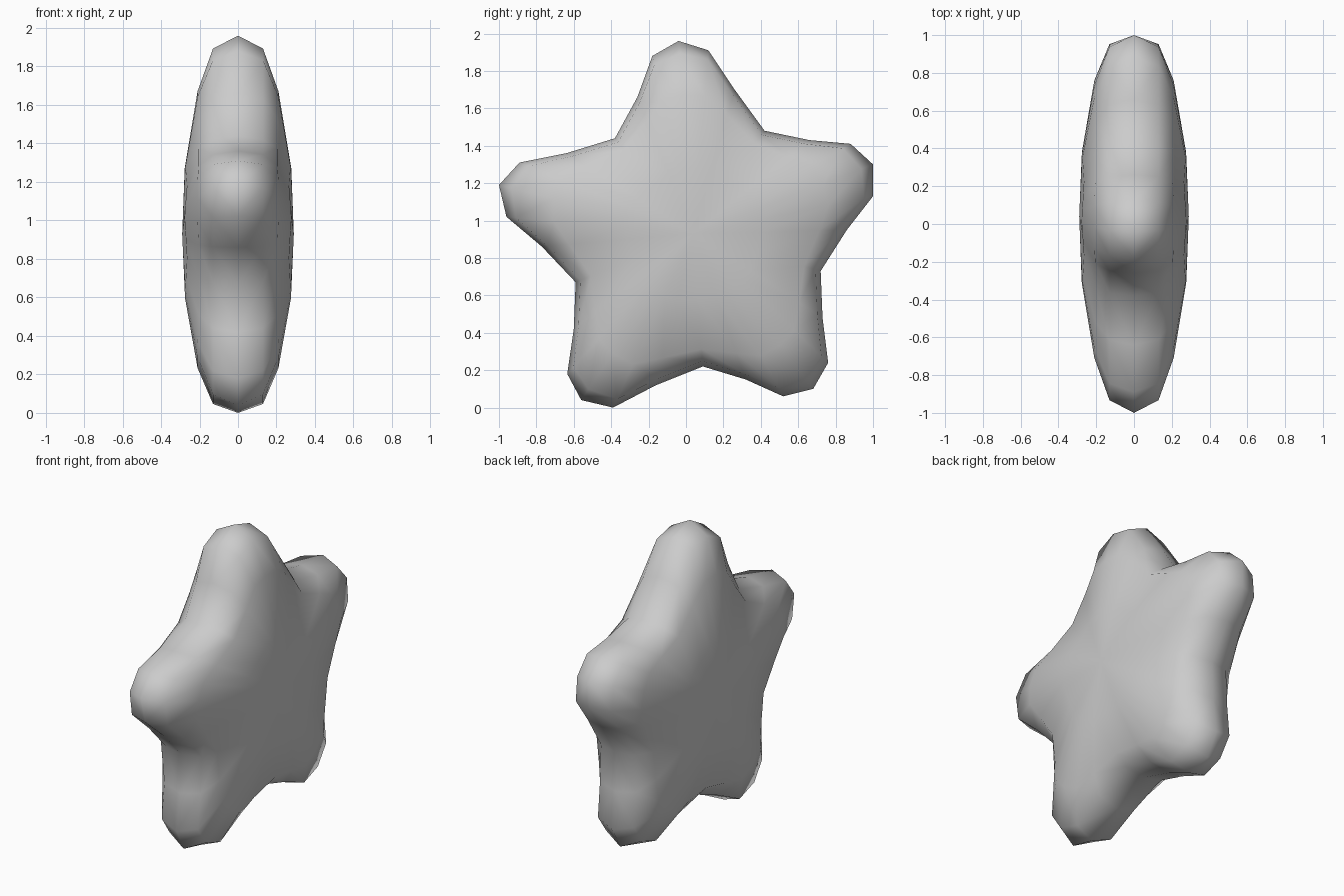
import bpy, bmesh

# Star outline in (y, z): per arm notch, flank, shoulder, tip, shoulder, flank
OUTLINE = [
    (-0.38, 1.44), (-0.26, 1.66), (-0.18, 1.88), (-0.04, 1.96), (0.12, 1.91), (0.26, 1.70),
    (0.42, 1.48), (0.66, 1.43), (0.88, 1.41), (1.00, 1.30), (1.00, 1.13), (0.86, 0.95),
    (0.72, 0.73), (0.73, 0.48), (0.76, 0.24), (0.68, 0.10), (0.52, 0.06), (0.32, 0.15),
    (0.09, 0.22), (-0.16, 0.12), (-0.39, 0.00), (-0.56, 0.04), (-0.635, 0.18), (-0.60, 0.42),
    (-0.59, 0.67), (-0.77, 0.86), (-0.96, 1.02), (-1.00, 1.19), (-0.89, 1.31), (-0.64, 1.36),
]
CY, CZ = 0.04, 0.93

# Puffed rings: (scale, half thickness) for notch, flank, shoulder, tip
RINGS = [
    [(0.96, 0.13), (0.96, 0.13), (0.95, 0.13), (0.935, 0.13)],
    [(0.87, 0.205), (0.82, 0.205), (0.75, 0.21), (0.72, 0.21)],
    [(0.50, 0.265), (0.44, 0.27), (0.36, 0.275), (0.33, 0.277)],
]
KIND = [0, 1, 2, 3, 2, 1]

bm = bmesh.new()
n = len(OUTLINE)
rim = [bm.verts.new((0, y, z)) for y, z in OUTLINE]

# Both puffed sides share the rim
for side in (1, -1):
    prev = rim
    for ring in RINGS:
        cur = []
        for i, (y, z) in enumerate(OUTLINE):
            s, h = ring[KIND[i % 6]]
            cur.append(bm.verts.new((side * h, CY + (y - CY) * s, CZ + (z - CZ) * s)))
        for i in range(n):
            j = (i + 1) % n
            bm.faces.new((prev[i], prev[j], cur[j], cur[i]))
        prev = cur
    centre = bm.verts.new((side * 0.29, CY, CZ))
    for i in range(n):
        bm.faces.new((prev[i], prev[(i + 1) % n], centre))

bmesh.ops.recalc_face_normals(bm, faces=bm.faces)
for f in bm.faces:
    f.smooth = True

mesh = bpy.data.meshes.new("puffy_star")
bm.to_mesh(mesh)
bm.free()
star = bpy.data.objects.new("puffy_star", mesh)
bpy.context.collection.objects.link(star)
